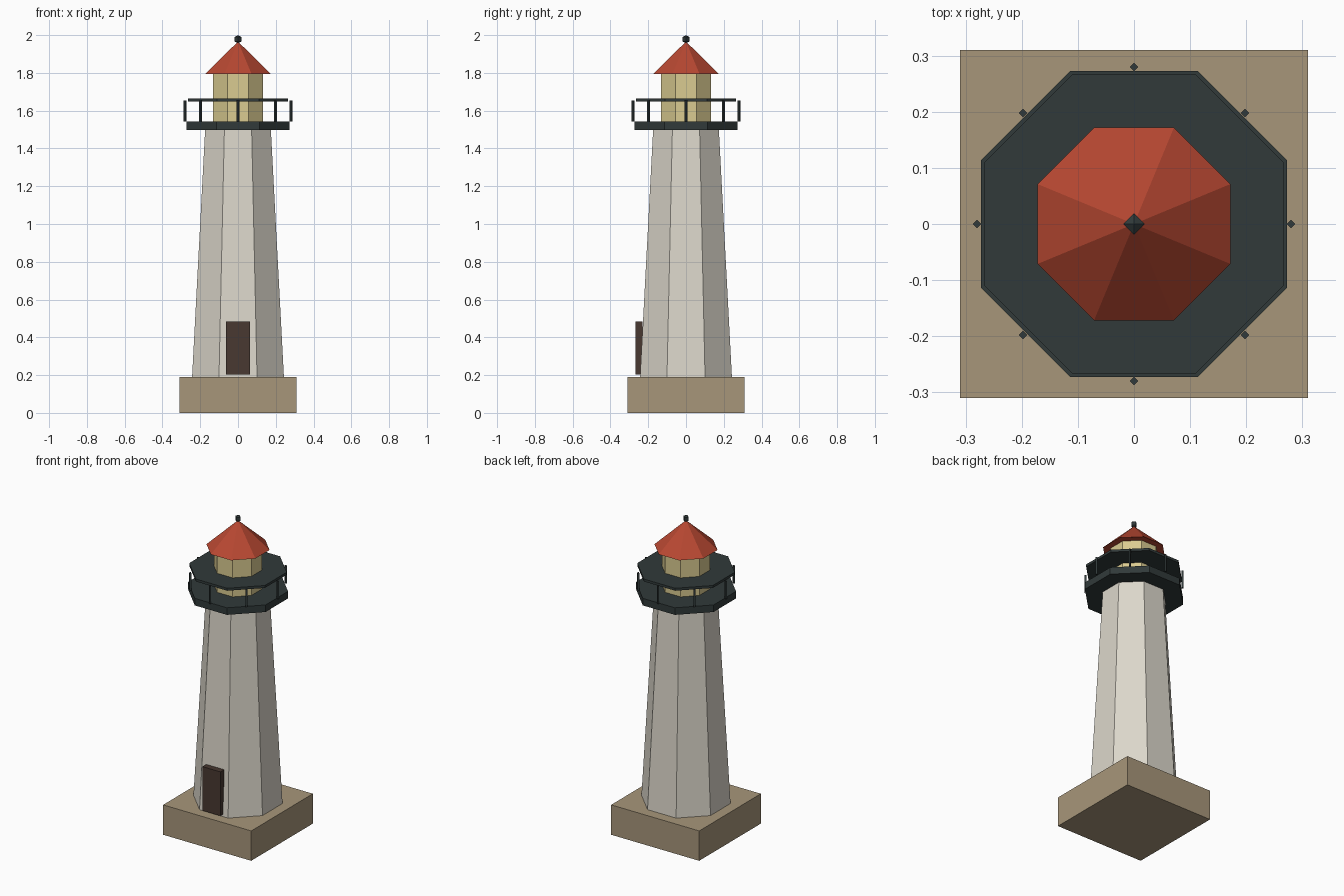
import bpy
import math

cube = bpy.data.objects.get("Cube")
if cube:
    bpy.data.objects.remove(cube, do_unlink=True)


def material(name, *rgb):
    """Flat material from 0-255 screen values, stored as linear."""
    lin = [((c / 255 + 0.055) / 1.055) ** 2.4 for c in rgb]
    mat = bpy.data.materials.new(name)
    mat.use_nodes = True
    mat.diffuse_color = (*lin, 1)
    mat.node_tree.nodes["Principled BSDF"].inputs["Base Color"].default_value = (*lin, 1)
    return mat


stone = material("sandstone", 167, 150, 122)
plaster = material("pale plaster", 220, 215, 203)
iron = material("dark iron", 49, 58, 58)
glow = material("lantern yellow", 218, 203, 145)
tile = material("red roof", 184, 72, 50)
wood = material("dark wood", 72, 56, 49)


def finish(name, mat):
    obj = bpy.context.object
    obj.name = name
    obj.data.materials.append(mat)
    return obj


def box(name, mat, size, centre):
    bpy.ops.mesh.primitive_cube_add(size=1, location=centre)
    obj = finish(name, mat)
    obj.scale = size
    return obj


def octagon(name, mat, low, high, z0, z1):
    """Eight-sided frustum given by flat-to-centre distances, one flat facing the front."""
    k = 1 / math.cos(math.pi / 8)
    bpy.ops.mesh.primitive_cone_add(vertices=8, radius1=low * k, radius2=high * k,
                                    depth=z1 - z0, location=(0, 0, (z0 + z1) / 2),
                                    rotation=(0, 0, math.pi / 8))
    return finish(name, mat)


# Base, tower and door
box("base", stone, (0.62, 0.62, 0.19), (0, 0, 0.095))
octagon("tower", plaster, 0.243, 0.174, 0.19, 1.5)
box("door", wood, (0.126, 0.038, 0.28), (0, -0.248, 0.343))

# Gallery: floor, rail plate and posts
octagon("gallery_floor", iron, 0.273, 0.273, 1.498, 1.543)
octagon("gallery_rail", iron, 0.266, 0.266, 1.648, 1.664)
for i in range(8):
    a = i * math.pi / 4
    bpy.ops.mesh.primitive_cylinder_add(vertices=4, radius=0.0075, depth=0.112,
                                        location=(0.28 * math.cos(a), 0.28 * math.sin(a), 1.599))
    finish(f"rail_post_{i + 1}", iron)

# Lantern room, roof and finial
octagon("lantern_room", glow, 0.132, 0.132, 1.54, 1.797)
octagon("roof", tile, 0.172, 0, 1.795, 1.966)
bpy.ops.mesh.primitive_uv_sphere_add(segments=4, ring_count=3, radius=0.022,
                                     location=(0, 0, 1.978))
finish("finial", iron)
